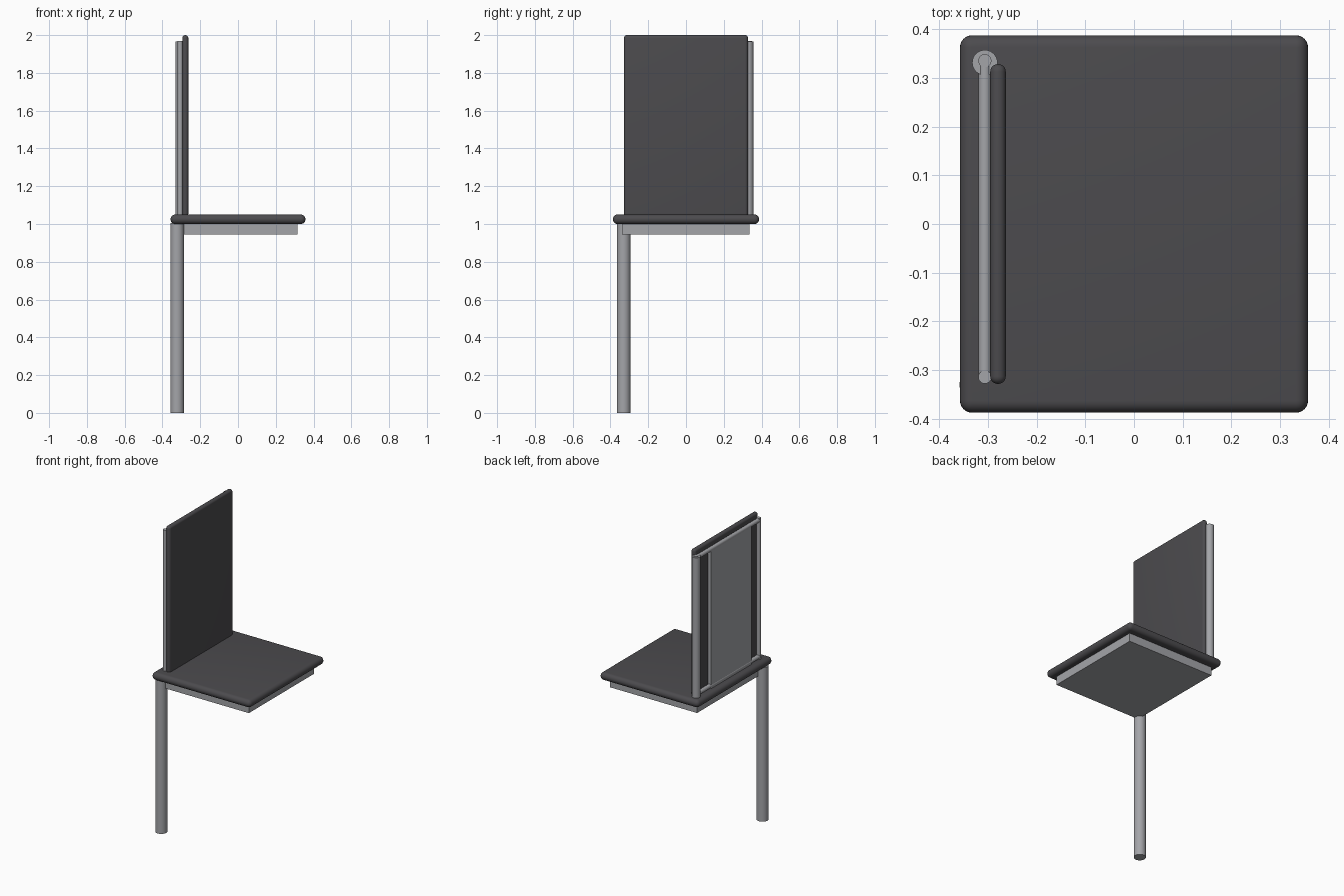
import bpy, bmesh, math
from mathutils import Vector

if "Cube" in bpy.data.objects:
    bpy.data.objects.remove(bpy.data.objects["Cube"])


def material(name, rgb):
    m = bpy.data.materials.new(name)
    m.diffuse_color = (*rgb, 1)
    m.use_nodes = True
    m.node_tree.nodes["Principled BSDF"].inputs["Base Color"].default_value = m.diffuse_color
    return m


DARK = material("dark_upholstery", (0.072, 0.070, 0.076))
METAL = material("grey_metal", (0.37, 0.375, 0.395))


def finish(name, bm, mat, smooth):
    mesh = bpy.data.meshes.new(name)
    bm.normal_update()
    bm.to_mesh(mesh)
    bm.free()
    mesh.materials.append(mat)
    ob = bpy.data.objects.new(name, mesh)
    bpy.context.collection.objects.link(ob)
    if smooth:
        bpy.ops.object.select_all(action='DESELECT')
        ob.select_set(True)
        bpy.context.view_layer.objects.active = ob
        bpy.ops.object.shade_smooth_by_angle(angle=math.radians(35))
    return ob


def box(name, lo, hi, mat, radius=0):
    """Box between two corners, optionally with rounded edges."""
    lo, hi = Vector(lo), Vector(hi)
    bm = bmesh.new()
    bmesh.ops.create_cube(bm, size=1)
    bmesh.ops.scale(bm, vec=hi - lo, verts=bm.verts)
    bmesh.ops.translate(bm, vec=(lo + hi) / 2, verts=bm.verts)
    if radius:
        bmesh.ops.bevel(bm, geom=bm.edges[:], offset=radius, segments=6,
                        profile=0.5, affect='EDGES')
    return finish(name, bm, mat, radius > 0)


def rod(name, a, b, radius, mat, sides=24):
    """Capped cylinder between two points."""
    a, b = Vector(a), Vector(b)
    bm = bmesh.new()
    bmesh.ops.create_cone(bm, cap_ends=True, segments=sides, radius1=radius,
                          radius2=radius, depth=(b - a).length)
    bm.transform((b - a).to_track_quat('Z', 'Y').to_matrix().to_4x4())
    bmesh.ops.translate(bm, vec=(a + b) / 2, verts=bm.verts)
    return finish(name, bm, mat, True)


# Seat cushion and the solid block under it
box("seat", (-0.357, -0.387, 1.0), (0.357, 0.387, 1.05), DARK, 0.0245)
box("seat_base", (-0.315, -0.338, 0.945), (0.315, 0.336, 1.002), METAL)

# Single leg under the front left corner
rod("leg", (-0.322, -0.33, 0), (-0.322, -0.33, 1.005), 0.036, METAL, 32)

# Backrest pad
box("backrest_pad", (-0.295, -0.328, 1.04), (-0.263, 0.328, 2.0), DARK, 0.0155)

# Thick post at the rear end of the backrest
FX = -0.306
rod("back_post", (FX, 0.331, 1.03), (FX, 0.331, 1.965), 0.026, METAL, 32)

# Thin tube frame behind the pad
R = 0.0135
for label, y in (("front", -0.314), ("rear", 0.335)):
    rod("frame_upright_" + label, (FX, y, 1.04), (FX, y, 1.969), R, METAL)
for label, z in (("lower", 1.065), ("upper", 1.955)):
    rod("frame_rail_" + label, (FX, -0.314, z), (FX, 0.335, z), R, METAL)

# Flat splat filling the middle of the frame
box("back_splat", (FX - 0.011, -0.222, 1.05), (FX + 0.011, 0.195, 1.955), METAL)
